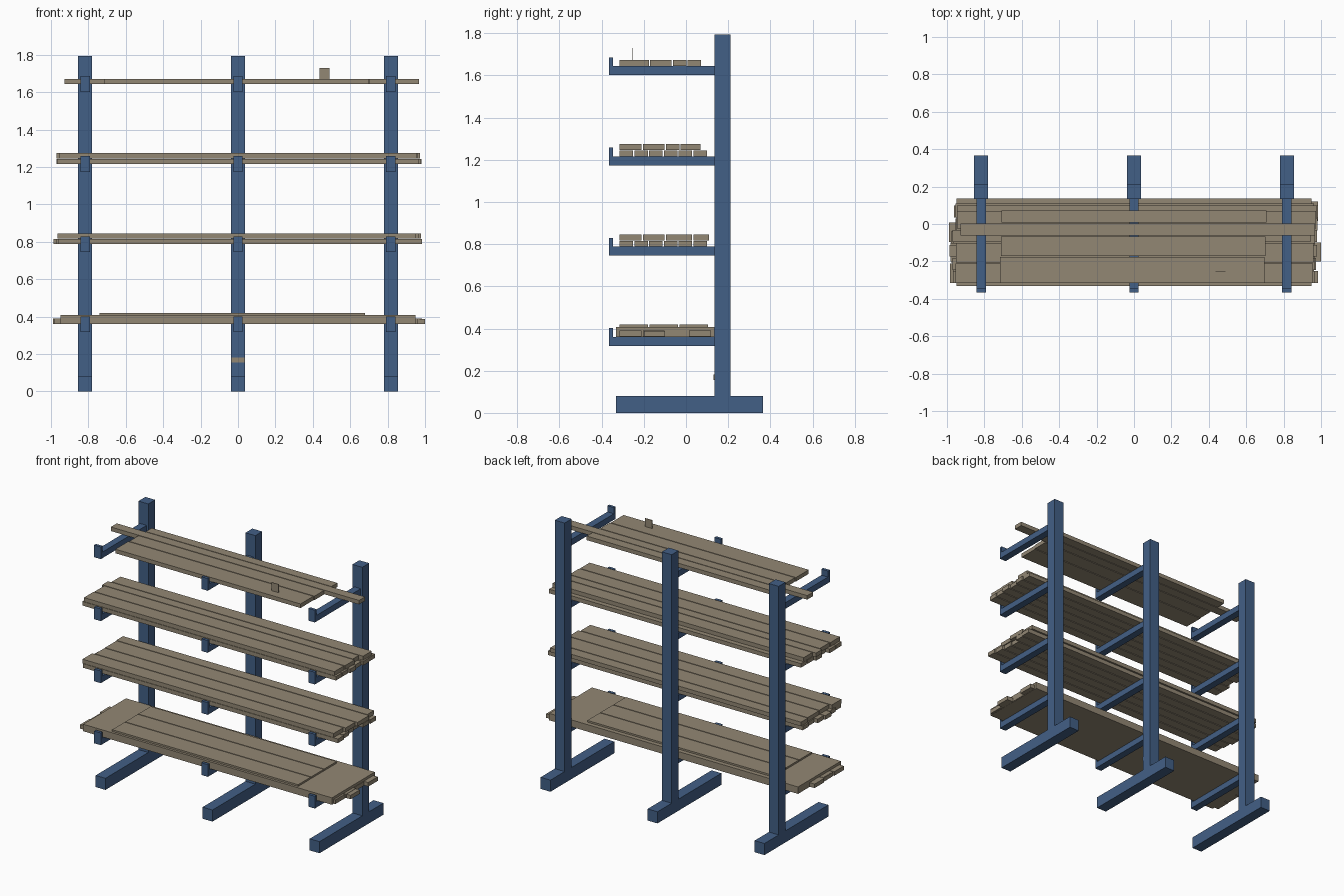
import bpy
import random

random.seed(4)

default_cube = bpy.data.objects.get("Cube")
if default_cube:
    bpy.data.objects.remove(default_cube, do_unlink=True)


def make_material(name, red, green, blue):
    colour = (red, green, blue, 1)
    material = bpy.data.materials.new(name)
    material.use_nodes = True
    material.diffuse_color = colour
    for node in material.node_tree.nodes:
        if node.type == 'BSDF_PRINCIPLED':
            node.inputs["Base Color"].default_value = colour
    return material


steel = make_material("steel blue", 0.055, 0.115, 0.24)
wood = make_material("weathered wood", 0.29, 0.245, 0.175)


def box(name, material, x, width, front, back, bottom, top):
    """Box centred on x, spanning front to back and bottom to top."""
    bpy.ops.mesh.primitive_cube_add(size=1)
    part = bpy.context.object
    part.name = name
    part.location = (x, (front + back) / 2, (bottom + top) / 2)
    part.scale = (width, back - front, top - bottom)
    bpy.ops.object.transform_apply(location=False, rotation=False, scale=True)
    part.data.materials.append(material)


def plank_row(name, bottom, front, widths, length, stagger=0.02):
    """Planks side by side with narrow gaps and slightly uneven ends."""
    for width in widths:
        shift = random.uniform(-stagger, stagger)
        trim = random.uniform(0, stagger)
        box(name, wood, shift, length - trim,
            front, front + width - plank_gap, bottom, bottom + plank_thickness)
        front += width


# Shared dimensions
column_width = 0.075
column_front = 0.135
column_back = 0.21
foot_height = 0.08
arm_width = 0.05
arm_depth = 0.042
arm_front = -0.365
lip_thickness = 0.02
sheet_front = -0.332
plank_front = -0.315
plank_gap = 0.006
plank_thickness = 0.028
shelf_spacing = 0.428
shelf_tops = [0.36 + shelf_spacing * level for level in range(4)]
bottom_shelf, second_shelf, third_shelf, top_shelf = shelf_tops

# Steel frame: foot, column, and arms with upturned lips
for side in (-1, 0, 1):
    x = side * 0.817
    box("foot", steel, x, column_width, sheet_front, -arm_front, 0, foot_height)
    box("column", steel, x, column_width,
        column_front, column_back, foot_height, 1.795)
    for top in shelf_tops:
        box("arm", steel, x, arm_width,
            arm_front, column_front, top - arm_depth, top)
        box("arm_lip", steel, x, arm_width,
            arm_front, arm_front + lip_thickness, top, top + arm_depth)

# Bottom shelf: wide sheet, planks poking out of its ends, thin raised boards
sheet_top = bottom_shelf + 0.048
box("sheet", wood, 0, 1.9, sheet_front, column_front, bottom_shelf, sheet_top)
plank_row("bottom_plank", bottom_shelf + 0.002, plank_front, [0.11] * 4, 1.95)
box("long_bottom_plank", wood, 0.01, 1.98,
    -0.2, -0.1, bottom_shelf + 0.001, bottom_shelf + plank_thickness)
for index in range(3):
    front = plank_front + index * 0.142
    box("raised_board", wood, -0.03, 1.42,
        front, front + 0.136, sheet_top, sheet_top + 0.012)

# Second and third shelves: two stacked rows of planks each
upper_row = plank_thickness + 0.002
plank_row("second_lower_plank", second_shelf, plank_front, [0.07] * 6, 1.95)
plank_row("second_upper_plank", second_shelf + upper_row, plank_front,
          (0.11, 0.11, 0.13, 0.08), 1.93)
plank_row("third_lower_plank", third_shelf, plank_front, [0.07] * 6, 1.94)
plank_row("third_upper_plank", third_shelf + upper_row, plank_front,
          (0.11, 0.11, 0.07, 0.1), 1.92)

# Top shelf: short planks with one long plank among them
plank_row("top_wide_plank", top_shelf, plank_front, (0.145, 0.108), 1.42, 0.01)
box("top_long_plank", wood, 0.02, 1.895,
    -0.062, 0.003, top_shelf, top_shelf + plank_thickness)
plank_row("top_back_plank", top_shelf, 0.008, [0.07], 1.42, 0.01)

# Small plates: an upright tag and a plate on the middle column
tag_bottom = top_shelf + plank_thickness
box("tag", wood, 0.463, 0.055, -0.257, -0.253, tag_bottom, tag_bottom + 0.057)
box("column_plate", wood, 0, 0.07,
    column_front - 0.005, column_front, 0.155, 0.183)
